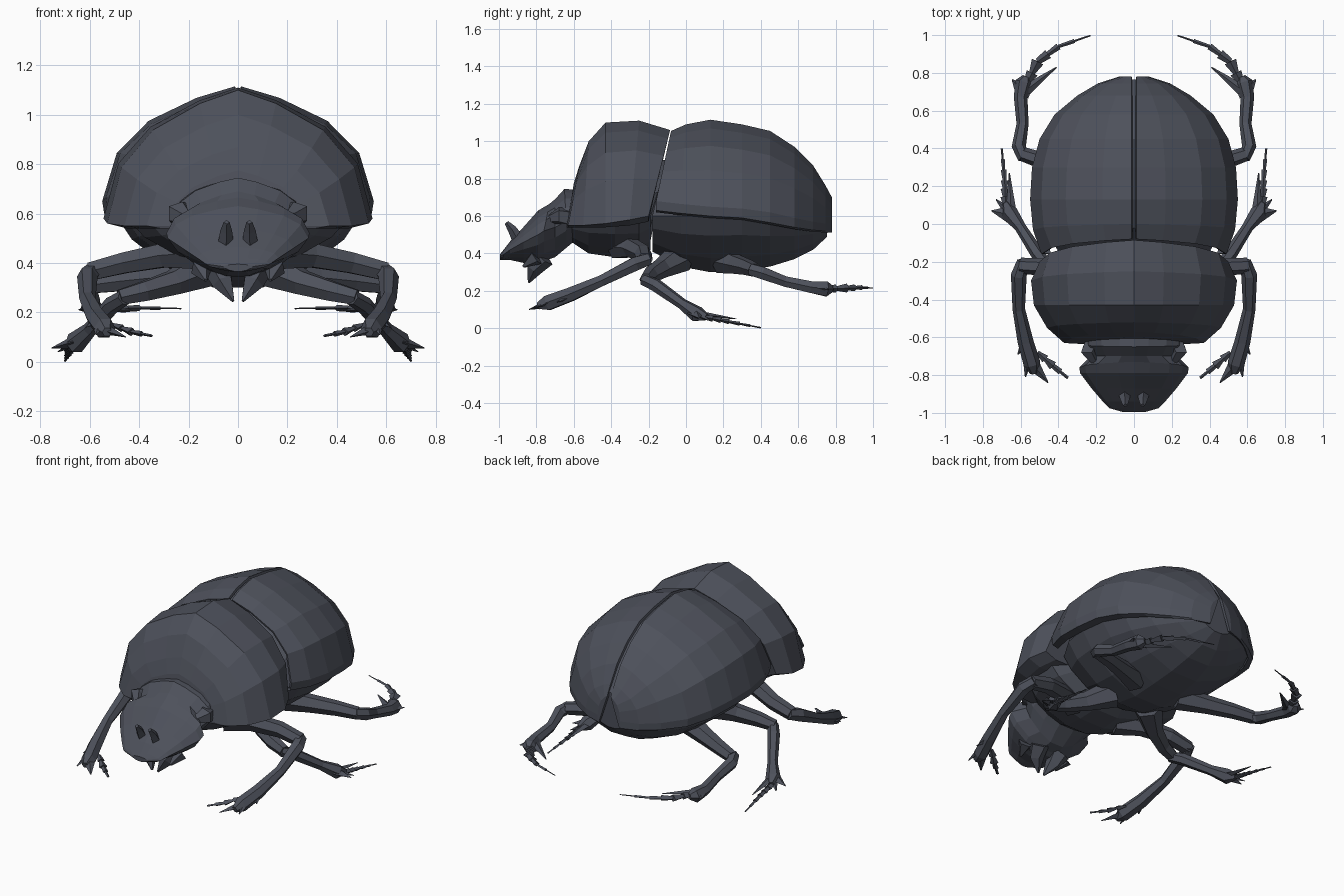
import bpy, bmesh, math
from mathutils import Vector

shell = bpy.data.materials.new("dark_slate")
shell.diffuse_color = (0.075, 0.082, 0.105, 1)


def finish(name, bm, mirror=False, thickness=0):
    bmesh.ops.recalc_face_normals(bm, faces=bm.faces)
    me = bpy.data.meshes.new(name)
    bm.to_mesh(me)
    bm.free()
    me.materials.append(shell)
    ob = bpy.data.objects.new(name, me)
    bpy.context.collection.objects.link(ob)
    if thickness:
        m = ob.modifiers.new("thickness", 'SOLIDIFY')
        m.thickness, m.offset = thickness, -1
    if mirror:
        ob.modifiers.new("mirror", 'MIRROR')
    return ob


def loft(name, rings, profile, half=False, gap=0.0, thickness=0):
    """Ring: y at top, y at side, half width, z top, z side, z bottom."""
    bm = bmesh.new()
    loops = []
    for yt, ys, hw, zt, zs, zb in rings:
        pts = []
        for u, v in profile:
            z = zs + v * ((zt - zs) if v > 0 else (zs - zb))
            pts.append((gap + u * (hw - gap), ys + max(v, 0) * (yt - ys), z))
        if not half:
            pts += [(-x, y, z) for x, y, z in reversed(pts) if x > 1e-5]
        loops.append([bm.verts.new(p) for p in pts])
    n = len(loops[0])
    for a, b in zip(loops, loops[1:]):
        for i in range(n - 1 if half else n):
            j = (i + 1) % n
            bm.faces.new((a[i], a[j], b[j], b[i]))
    if half:
        bm.faces.new(loops[-1])
    else:
        bm.faces.new(loops[0])
        bm.faces.new(loops[-1])
    return finish(name, bm, half, thickness)


def tube(bm, path, sides=6, flat=1.0):
    """Tapered limb through points (x, y, z, radius)."""
    pts = [Vector(p[:3]) for p in path]
    loops = []
    for i, p in enumerate(pts):
        t = (pts[min(i + 1, len(pts) - 1)] - pts[max(i - 1, 0)]).normalized()
        s = t.cross(Vector((0, 0, 1))).normalized()
        w = s.cross(t)
        r = path[i][3]
        loops.append([bm.verts.new(p + r * (math.cos(a) * s + flat * math.sin(a) * w))
                      for a in (math.tau * k / sides for k in range(sides))])
    for a, b in zip(loops, loops[1:]):
        for k in range(sides):
            j = (k + 1) % sides
            bm.faces.new((a[k], a[j], b[j], b[k]))
    bm.faces.new(loops[0])
    bm.faces.new(loops[-1])


def leg(name, femur, tibia, spurs, tarsus, steps):
    bm = bmesh.new()
    tube(bm, femur)
    tube(bm, tibia)
    for a, b, r in spurs:
        tube(bm, [(*a, r), (*b, 0.003)], 4, 0.6)
    # jointed foot: small flared segments that shrink to the tip
    for a, b in zip(tarsus, tarsus[1:]):
        a, b = Vector(a), Vector(b)
        for k in range(steps):
            p, q = a.lerp(b, k / steps), a.lerp(b, (k + 1) / steps)
            tube(bm, [(*p[:3], p[3] * 0.5), (*q[:3], q[3])], 4, 0.7)
    finish(name, bm, True)


top = [(0, 1), (.29, .9), (.65, .70), (.89, .42), (1, 0)]
under = [(.86, -.35), (.55, -.75), (.2, -1), (0, -1)]

# wing cases, split along the middle
loft("wing_case", [
    (-.08, -.16, .49, 1.055, .68, .63),
    (.00, -.03, .535, 1.09, .665, .615),
    (.13, .13, .55, 1.115, .65, .60),
    (.30, .30, .54, 1.09, .64, .59),
    (.45, .45, .50, 1.055, .62, .565),
    (.58, .58, .42, .97, .59, .54),
    (.68, .68, .30, .87, .57, .525),
    (.745, .745, .19, .765, .56, .52),
    (.78, .78, .08, .70, .56, .52)],
    top + [(.985, -1), (.9, -1.2)], half=True, gap=.012, thickness=.015)

# abdomen core and belly
loft("abdomen", [
    (-.10, -.18, .38, .95, .60, .41),
    (-.02, -.03, .47, 1.06, .60, .33),
    (.13, .13, .50, 1.095, .60, .30),
    (.30, .30, .50, 1.07, .60, .31),
    (.45, .45, .46, 1.035, .58, .33),
    (.58, .58, .38, .95, .56, .37),
    (.68, .68, .27, .85, .55, .42),
    (.765, .755, .13, .72, .55, .49)], top + under)

# front back-shield
loft("thorax_shield", [
    (-.085, -.20, .50, 1.06, .60, .57),
    (-.25, -.30, .545, 1.11, .58, .55),
    (-.43, -.43, .53, 1.10, .56, .54),
    (-.52, -.55, .46, 1.0, .55, .54),
    (-.57, -.63, .37, .87, .55, .54),
    (-.60, -.635, .28, .775, .55, .54)], top + [(.85, -1), (0, -1)])

# chest under the shield
loft("chest", [
    (-.10, -.19, .34, .90, .60, .42),
    (-.25, -.25, .42, .90, .57, .39),
    (-.38, -.38, .44, .90, .57, .38),
    (-.52, -.52, .36, .80, .57, .40),
    (-.61, -.61, .25, .70, .57, .46)], top + under)

# head with a collar and a flat digging front
loft("head", [
    (-.58, -.58, .26, .74, .60, .48),
    (-.65, -.64, .265, .745, .57, .43),
    (-.70, -.70, .23, .69, .54, .38),
    (-.73, -.76, .29, .665, .52, .36),
    (-.79, -.79, .285, .63, .50, .345),
    (-.87, -.87, .225, .54, .46, .35),
    (-.94, -.94, .165, .465, .42, .365),
    (-.975, -.975, .13, .42, .395, .365),
    (-.995, -.995, .06, .395, .385, .365)], top + under)

# small horns, cheek plates and jaws
bm = bmesh.new()
tube(bm, [(.05, -.89, .46, .035), (.048, -.93, .53, .024), (.046, -.96, .565, .012)], 4)
finish("horn", bm, True)
bm = bmesh.new()
tube(bm, [(.08, -.76, .38, .06), (.06, -.81, .32, .045), (.02, -.84, .245, .006)], 5)
tube(bm, [(.15, -.80, .38, .045), (.13, -.87, .33, .008)], 5)
finish("jaw", bm, True)
bm = bmesh.new()
tube(bm, [(.20, -.60, .58, .06), (.24, -.68, .60, .05), (.20, -.74, .58, .02)], 5)
finish("cheek", bm, True)

# front legs with toothed shins
leg("front_leg",
    [(.16, -.36, .44, .075), (.30, -.29, .43, .055), (.46, -.23, .40, .048), (.60, -.22, .365, .042)],
    [(.585, -.20, .37, .035), (.61, -.27, .345, .042), (.61, -.45, .255, .033),
     (.575, -.62, .18, .042), (.54, -.74, .135, .045), (.53, -.79, .12, .02)],
    [((.57, -.62, .17), (.615, -.69, .14), .03), ((.56, -.70, .15), (.575, -.81, .11), .03),
     ((.53, -.75, .13), (.455, -.84, .10), .035)],
    [(.51, -.68, .15, .02), (.43, -.75, .12, .025), (.35, -.815, .105, .008)], 2)

# middle legs
leg("middle_leg",
    [(.13, -.03, .38, .085), (.26, -.13, .32, .055), (.38, -.19, .285, .045), (.48, -.215, .26, .035)],
    [(.46, -.225, .26, .032), (.51, -.16, .23, .036), (.60, -.02, .13, .03),
     (.66, .06, .075, .045), (.68, .11, .06, .02)],
    [((.66, .05, .08), (.755, .07, .055), .045), ((.65, .05, .08), (.66, .27, .05), .03),
     ((.67, .07, .07), (.73, .13, .04), .025)],
    [(.68, .10, .06, .028), (.685, .23, .035, .02), (.70, .40, .003, .006)], 3)

# hind legs
leg("hind_leg",
    [(.16, .20, .36, .075), (.32, .27, .34, .055), (.47, .33, .325, .045), (.59, .37, .31, .038)],
    [(.58, .35, .315, .035), (.61, .41, .295, .038), (.59, .53, .25, .032),
     (.60, .67, .22, .036), (.585, .75, .21, .045), (.57, .78, .21, .02)],
    [((.60, .71, .215), (.645, .765, .21), .035), ((.57, .71, .215), (.41, .83, .205), .03),
     ((.58, .68, .22), (.53, .75, .19), .025)],
    [(.57, .74, .21, .03), (.51, .86, .215, .034), (.40, .94, .218, .018), (.23, .998, .215, .004)], 2)
